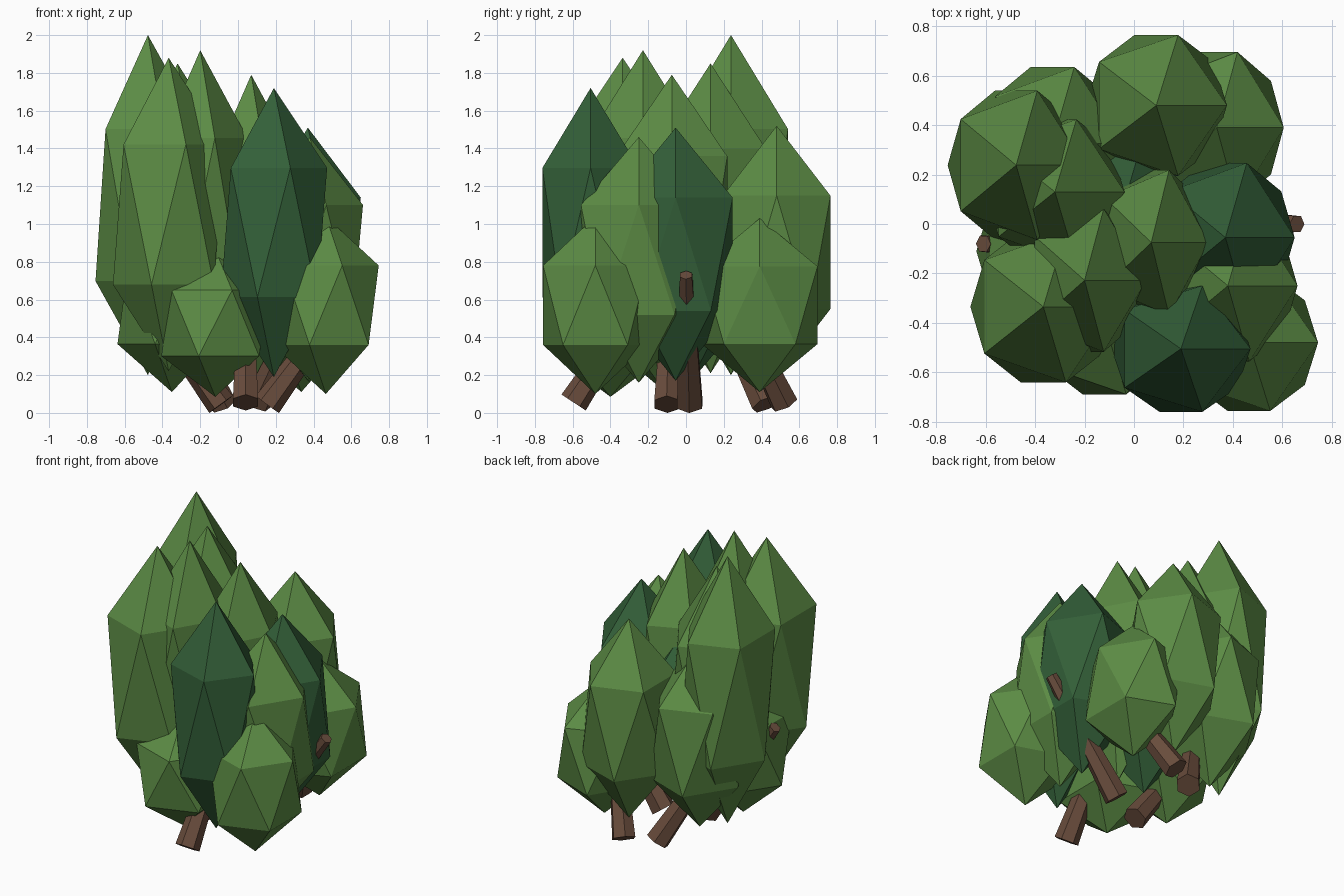
import bpy, bmesh
from mathutils import Vector, Matrix

if "Cube" in bpy.data.objects:
    bpy.data.objects.remove(bpy.data.objects["Cube"])


def material(name, color):
    m = bpy.data.materials.new(name)
    m.diffuse_color = (*color, 1)
    m.use_nodes = True
    m.node_tree.nodes["Principled BSDF"].inputs["Base Color"].default_value = m.diffuse_color
    return m


leaf = material("leaf_green", (0.107, 0.262, 0.059))
dark = material("dark_leaf_green", (0.033, 0.115, 0.040))
bark = material("bark_brown", (0.14, 0.072, 0.045))


def finish(bm, name, mat):
    me = bpy.data.meshes.new(name)
    bm.to_mesh(me)
    bm.free()
    me.materials.append(mat)
    bpy.context.collection.objects.link(bpy.data.objects.new(name, me))


def clump(name, center, radii, mat):
    """Foliage clump: an icosahedron stretched along each axis."""
    bm = bmesh.new()
    bmesh.ops.create_icosphere(bm, subdivisions=1, radius=1)
    bmesh.ops.transform(bm, verts=bm.verts,
                        matrix=Matrix.Translation(center) @ Matrix.Diagonal((*radii, 1)))
    finish(bm, name, mat)


def stem(name, base, tip):
    """Tapered six-sided stem between two points."""
    a, b = Vector(base), Vector(tip)
    d = b - a
    bm = bmesh.new()
    bmesh.ops.create_cone(bm, cap_ends=True, segments=6, radius1=0.077,
                          radius2=0.037, depth=d.length)
    rot = d.to_track_quat('Z', 'Y').to_matrix().to_4x4()
    bmesh.ops.transform(bm, verts=bm.verts,
                        matrix=Matrix.Translation((a + b) / 2) @ rot)
    finish(bm, name, bark)


# Foliage: centre, radii, colour
clumps = {
    "tall_clump_left": ((-0.477, 0.238, 1.10), (0.31, 0.355, 0.90), leaf),
    "tall_clump_back": ((-0.32, 0.13, 1.03), (0.315, 0.345, 0.82), leaf),
    "tall_clump_middle": ((-0.20, -0.228, 1.08), (0.28, 0.34, 0.84), leaf),
    "tall_clump_front_left": ((-0.367, -0.335, 1.05), (0.33, 0.36, 0.83), leaf),
    "tall_clump_center": ((0.07, -0.075, 1.01), (0.26, 0.345, 0.78), leaf),
    "dark_clump_front": ((0.19, -0.505, 0.955), (0.315, 0.30, 0.765), dark),
    "dark_clump_right": ((0.37, -0.055, 0.84), (0.313, 0.355, 0.67), dark),
    "dark_clump_inner": ((-0.06, 0.02, 0.78), (0.31, 0.34, 0.62), dark),
    "clump_back": ((0.09, 0.48, 0.85), (0.32, 0.335, 0.67), leaf),
    "clump_right": ((0.38, -0.25, 0.81), (0.315, 0.36, 0.65), leaf),
    "clump_back_left": ((-0.33, 0.325, 0.785), (0.32, 0.365, 0.615), leaf),
    "low_clump_back_right": ((0.335, 0.39, 0.57), (0.303, 0.36, 0.46), leaf),
    "low_clump_front_right": ((0.465, -0.48, 0.57), (0.313, 0.325, 0.47), leaf),
    "low_clump_front": ((-0.12, -0.40, 0.475), (0.32, 0.34, 0.39), leaf),
    "low_clump_left": ((-0.35, -0.11, 0.57), (0.322, 0.35, 0.46), leaf),
}
for name, args in clumps.items():
    clump(name, *args)

# Leaning stems
stem("stem_front", (0.04, -0.595, 0.055), (0.04, -0.12, 0.78))
stem("stem_right", (0.155, 0.02, 0.045), (0.66, 0.0, 0.73))
stem("stem_left", (-0.09, -0.10, 0.045), (-0.61, -0.08, 0.76))
stem("stem_back_left", (-0.08, 0.42, 0.045), (-0.43, 0.07, 0.77))
stem("stem_back_right", (0.10, 0.52, 0.05), (0.43, 0.17, 0.77))
